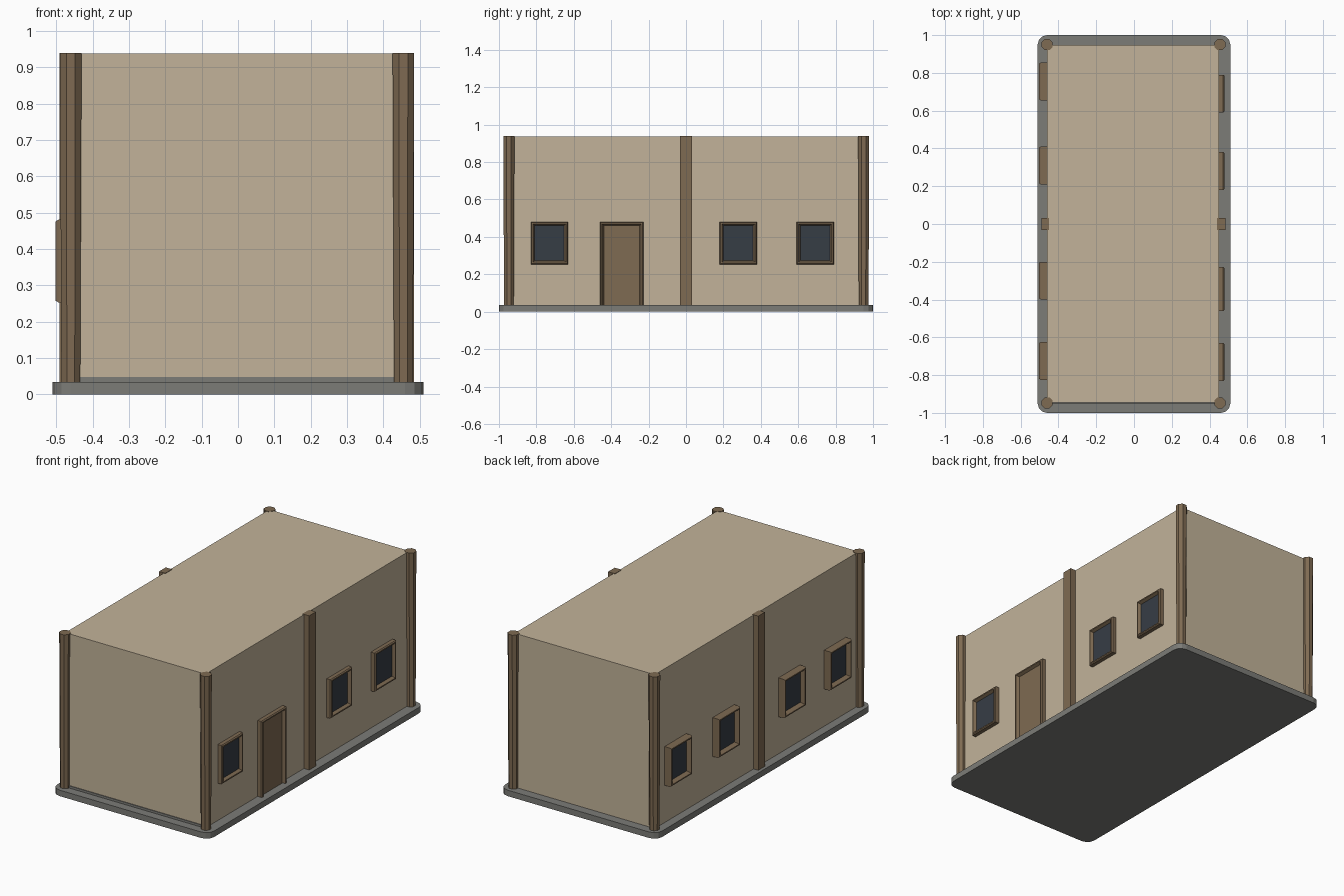
import bpy, bmesh, math
from mathutils import Matrix, Vector

cube = bpy.data.objects.get("Cube")
if cube:
    bpy.data.objects.remove(cube)


def material(name, rgb):
    m = bpy.data.materials.new(name)
    m.use_nodes = True
    m.diffuse_color = (*rgb, 1)
    m.node_tree.nodes["Principled BSDF"].inputs["Base Color"].default_value = (*rgb, 1)
    return m


PLASTER = material("sand plaster", (0.54, 0.45, 0.32))
WOOD = material("brown wood", (0.21, 0.145, 0.085))
STONE = material("grey stone", (0.2, 0.2, 0.185))
GLASS = material("dark glass", (0.037, 0.047, 0.06))


def finish(name, bm, *mats):
    bmesh.ops.recalc_face_normals(bm, faces=bm.faces)
    me = bpy.data.meshes.new(name)
    bm.to_mesh(me)
    bm.free()
    ob = bpy.data.objects.new(name, me)
    bpy.context.collection.objects.link(ob)
    for m in mats:
        me.materials.append(m)
    return ob


def box(name, lo, hi, mat):
    bm = bmesh.new()
    lo, hi = Vector(lo), Vector(hi)
    place = Matrix.Translation((lo + hi) / 2) @ Matrix.Diagonal((*(hi - lo), 1))
    bmesh.ops.create_cube(bm, size=1, matrix=place)
    return finish(name, bm, mat)


def post(name, x, y, r_low, r_top):
    bm = bmesh.new()
    place = Matrix.Translation((x, y, (FLOOR + TOP) / 2)) @ Matrix.Rotation(math.pi / 8, 4, "Z")
    bmesh.ops.create_cone(bm, cap_ends=True, segments=8, radius1=r_low, radius2=r_top,
                          depth=TOP - FLOOR, matrix=place)
    finish(name, bm, WOOD)
    return bpy.data.objects[name]


def framed_panel(name, side, wall_x, depth, y0, y1, z0, z1, panel, open_bottom=False):
    """Moulded frame built from nested rectangles, closed by a recessed panel."""
    bm = bmesh.new()
    # (inset from the outline, distance out from the wall)
    steps = [(0, -0.01), (0, depth * 0.8), (0.005, depth), (0.012, depth),
             (0.021, depth * 0.4)]
    rings = []
    for inset, out in steps:
        x = side * (wall_x + out)
        low = z0 if open_bottom else z0 + inset
        corners = [(y0 + inset, low), (y1 - inset, low),
                   (y1 - inset, z1 - inset), (y0 + inset, z1 - inset)]
        rings.append([bm.verts.new((x, y, z)) for y, z in corners])
    for a, b in zip(rings, rings[1:]):
        for i in range(1 if open_bottom else 0, 4):
            j = (i + 1) % 4
            bm.faces.new((a[i], a[j], b[j], b[i]))
    bm.faces.new(rings[-1]).material_index = 1
    ob = finish(name, bm, WOOD, panel)
    # keep the panel facing outward
    if ob.data.polygons[-1].normal.x * side < 0:
        ob.data.flip_normals()


FLOOR, TOP = 0.035, 0.94
RIGHT, LEFT = 0.45, 0.46

# Stone slab with rounded vertical corners
slab = box("foundation_slab", (-0.51, -1, 0), (0.51, 1, FLOOR), STONE)
bm = bmesh.new()
bm.from_mesh(slab.data)
uprights = [e for e in bm.edges if abs(e.verts[0].co.z - e.verts[1].co.z) > 0.01]
bmesh.ops.bevel(bm, geom=uprights, offset=0.05, segments=3, profile=0.5, affect="EDGES")
bm.to_mesh(slab.data)
bm.free()

# Plaster body and the thin footing under its front wall
box("walls_and_roof", (-LEFT, -0.945, FLOOR - 0.005), (RIGHT, 0.947, TOP - 0.002), PLASTER)
box("front_footing", (-0.44, -0.949, FLOOR - 0.005), (0.44, -0.94, 0.048), STONE)

# Corner and middle posts
for y, end in ((-0.947, "front"), (0.95, "back")):
    for x, side in ((0.455, "left"), (-0.46, "right")):
        post(f"{end}_{side}_corner_post", x, y, 0.028, 0.032)
box("left_middle_post", (0.44, -0.031, FLOOR - 0.005), (0.484, 0.031, TOP), WOOD)
box("right_middle_post", (-0.491, -0.031, FLOOR - 0.005), (-0.45, 0.031, TOP), WOOD)

# Windows on both long walls
for i, y in enumerate((-0.73, 0.28, 0.69)):
    framed_panel(f"left_window_{i + 1}", 1, RIGHT, 0.028, y - 0.1, y + 0.1, 0.253, 0.481, GLASS)
for i, y in enumerate((-0.725, -0.3, 0.31, 0.755)):
    framed_panel(f"right_window_{i + 1}", -1, LEFT, 0.042, y - 0.1, y + 0.1, 0.253, 0.481, GLASS)

# Door
framed_panel("door", 1, RIGHT, 0.028, -0.46, -0.228, FLOOR, 0.481, WOOD, open_bottom=True)
